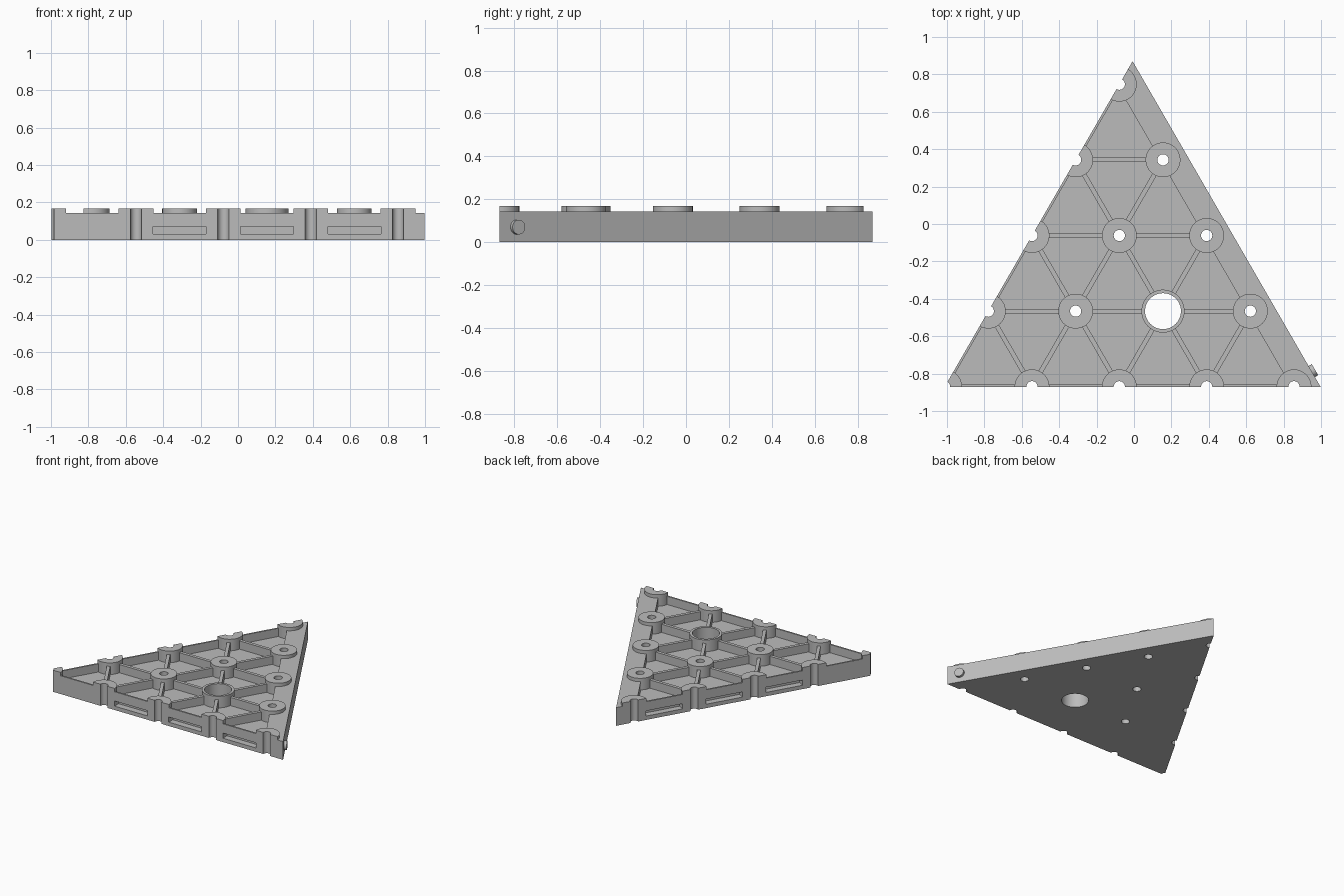
import bpy
import bmesh
import math
from mathutils import Vector, Matrix

if "Cube" in bpy.data.objects:
    bpy.data.objects.remove(bpy.data.objects["Cube"])

SIDE, STEP, N = 2.01, 0.467, 4
PLATE_TOP, FLOOR, BOSS_TOP, RIB = 0.142, 0.078, 0.168, 0.025
U = Vector((1, 0))
V = Vector((0.5, math.sqrt(3) / 2))
CORNER = Vector((-SIDE / 2 - 0.0075, -SIDE * V.y / 2))

grey = bpy.data.materials.new("plain grey")
grey.use_nodes = True
grey.diffuse_color = (0.5, 0.5, 0.5, 1)
grey.node_tree.nodes["Principled BSDF"].inputs["Base Color"].default_value = (0.5, 0.5, 0.5, 1)


def node(i, j):
    """Lattice point, i steps along the front and j along the left edge."""
    return CORNER + (U * i + V * j) * STEP


def offset(points, inset):
    """Move the corners of an equilateral triangle inward by a wall distance."""
    centre = sum(points, Vector((0, 0))) / 3
    return [p + (centre - p).normalized() * inset * 2 for p in points]


def circle(centre, radius, count=48):
    return [centre + Vector((math.cos(a), math.sin(a))) * radius
            for a in (2 * math.pi * k / count for k in range(count))]


def prisms(name, outlines, low, high):
    """One object holding an upright prism for each outline."""
    bm = bmesh.new()
    for outline in outlines:
        base = bm.faces.new([bm.verts.new((p.x, p.y, low)) for p in outline])
        made = bmesh.ops.extrude_face_region(bm, geom=[base])["geom"]
        top = [v for v in made if isinstance(v, bmesh.types.BMVert)]
        bmesh.ops.translate(bm, verts=top, vec=(0, 0, high - low))
    bmesh.ops.recalc_face_normals(bm, faces=bm.faces)
    mesh = bpy.data.meshes.new(name)
    bm.to_mesh(mesh)
    bm.free()
    obj = bpy.data.objects.new(name, mesh)
    bpy.context.collection.objects.link(obj)
    mesh.materials.append(grey)
    return obj


def combine(target, tool, operation):
    mod = target.modifiers.new(operation.title(), "BOOLEAN")
    mod.operation = operation
    mod.solver = "EXACT"
    mod.object = tool
    bpy.context.view_layer.objects.active = target
    bpy.ops.object.modifier_apply(modifier=mod.name)
    bpy.data.objects.remove(tool)


# Slab, slightly oversized until the final trim
outline = [CORNER, CORNER + U * SIDE, CORNER + V * SIDE]
plate = prisms("triangular_plate", [offset(outline, -0.08)], -0.05, PLATE_TOP)

# Triangular pockets leave the ribs, thin walls and wide right-hand rim
cells = []
for j in range(N):
    for i in range(N - j):
        cells.append([node(i, j), node(i + 1, j), node(i, j + 1)])
        if i + j < N - 1:
            cells.append([node(i + 1, j), node(i + 1, j + 1), node(i, j + 1)])
pockets = prisms("pockets", [offset(c, RIB / 2) for c in cells], FLOOR, 0.25)
combine(plate, pockets, "DIFFERENCE")

# Raised round bosses, one of them larger
spots = [(i, j) for j in range(N + 1) for i in range(N + 1 - j)]
LARGE = (2, 1)
bosses = [circle(node(*s), 0.115 if s == LARGE else 0.093) for s in spots]
combine(plate, prisms("bosses", bosses, 0.03, BOSS_TOP), "UNION")

# Trim to the true triangle, then drill the holes
combine(plate, prisms("trim", [outline], 0, 0.3), "INTERSECT")
holes = [circle(node(*s), 0.096 if s == LARGE else 0.03) for s in spots]
combine(plate, prisms("holes", holes, -0.1, 0.3), "DIFFERENCE")

# Slots in the front and left edges
slots = []
for k in range(1, N):
    for centre, along in ((node(k + 0.5, 0), U), (node(0, k + 0.5), V)):
        across = Vector((-along.y, along.x))
        slots.append([centre + along * a * 0.142 + across * b * 0.05
                      for a, b in ((-1, -1), (1, -1), (1, 1), (-1, 1))])
combine(plate, prisms("slots", slots, 0.03, 0.07), "DIFFERENCE")

# Locating peg on the right edge
peg = prisms("edge_peg", [circle(Vector((0, 0)), 0.034, 32)], -0.02, 0.02)
normal = Vector((V.y, 0.5, 0))
root = outline[1] + (outline[2] - outline[1]).normalized() * 0.094
peg.data.transform(Matrix.Translation((root.x, root.y, 0.07))
                   @ normal.to_track_quat("Z", "Y").to_matrix().to_4x4())

# Smooth round walls, sharp edges elsewhere
for obj in (plate, peg):
    bpy.ops.object.select_all(action="DESELECT")
    obj.select_set(True)
    bpy.context.view_layer.objects.active = obj
    bpy.ops.object.shade_smooth_by_angle()
